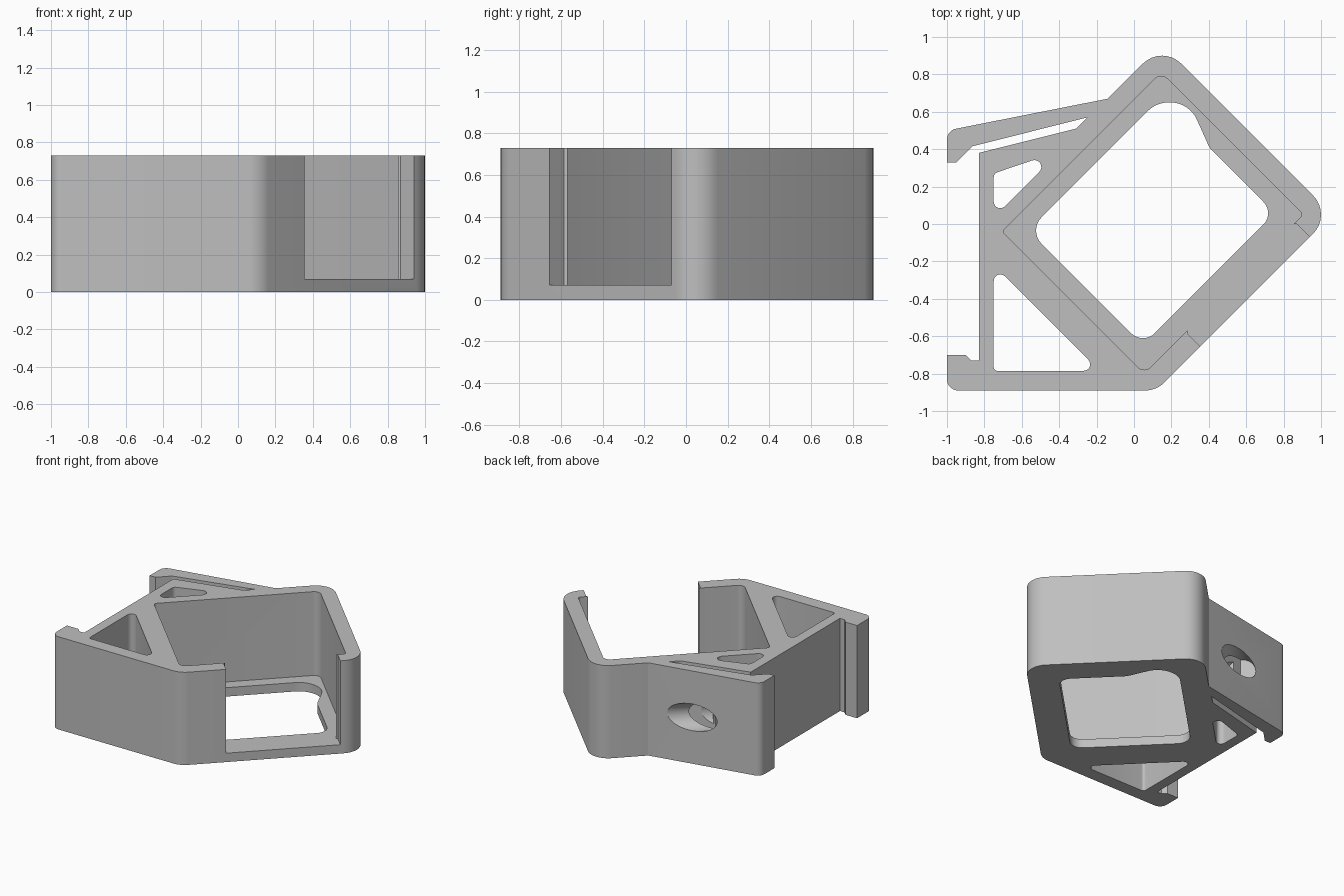
import bpy, bmesh, math
from mathutils import Vector

HEIGHT = 0.73
FLOOR = 0.07

if "Cube" in bpy.data.objects:
    bpy.data.objects.remove(bpy.data.objects["Cube"])

grey = bpy.data.materials.new("plain_grey")
grey.use_nodes = True
grey.diffuse_color = (0.52, 0.52, 0.52, 1)
grey.node_tree.nodes["Principled BSDF"].inputs["Base Color"].default_value = grey.diffuse_color


def rounded(points, steps=8):
    """Replace each corner (x, y, radius) with a tangent arc."""
    out = []
    for i, (x, y, r) in enumerate(points):
        p = Vector((x, y))
        if r == 0:
            out.append(p)
            continue
        a = (Vector(points[i - 1][:2]) - p).normalized()
        b = (Vector(points[(i + 1) % len(points)][:2]) - p).normalized()
        half = a.angle(b) / 2
        centre = p + (a + b).normalized() * r / math.sin(half)
        start = p + a * r / math.tan(half) - centre
        end = p + b * r / math.tan(half) - centre
        turn = math.pi - 2 * half
        for k in range(steps + 1):
            t = k / steps
            arc = start * math.sin((1 - t) * turn) + end * math.sin(t * turn)
            out.append(centre + arc / math.sin(turn))
    return out


def prism(name, points, z0, z1):
    """Extrude a rounded outline between two heights."""
    bm = bmesh.new()
    face = bm.faces.new([bm.verts.new((p.x, p.y, z0)) for p in rounded(points)])
    top = bmesh.ops.extrude_face_region(bm, geom=[face])["geom"]
    verts = [g for g in top if isinstance(g, bmesh.types.BMVert)]
    bmesh.ops.translate(bm, verts=verts, vec=(0, 0, z1 - z0))
    bmesh.ops.recalc_face_normals(bm, faces=bm.faces)
    mesh = bpy.data.meshes.new(name)
    bm.to_mesh(mesh)
    bm.free()
    mesh.materials.append(grey)
    obj = bpy.data.objects.new(name, mesh)
    bpy.context.collection.objects.link(obj)
    return obj


# Outer body with the clip arm, the slot beside it and the lower lip
body = prism("bracket_body", [
    (-1, 0.33, 0), (-0.95, 0.33, 0), (-0.865, 0.415, 0), (-0.25, 0.57, 0),
    (-0.31, 0.51, 0), (-0.83, 0.38, 0), (-0.83, -0.73, 0), (-0.87, -0.73, 0),
    (-0.90, -0.70, 0), (-1, -0.70, 0), (-1, -0.89, 0.06), (0.12, -0.89, 0.145),
    (1.06, 0.05, 0.145), (0.15, 0.96, 0.145), (-0.14, 0.67, 0), (-1, 0.50, 0.06),
], 0, HEIGHT)

# Square pocket, open at the top
cutters = [prism("pocket_cutter", [
    (-0.705, -0.04, 0.02), (0.055, -0.80, 0.05), (0.905, 0.05, 0.02), (0.145, 0.81, 0.05),
], FLOOR, 1)]

# Opening through the front left wall
cutters.append(prism("opening_cutter", [
    (0.285, -0.585, 0), (0.485, -0.785, 0), (1.07, -0.20, 0), (0.87, 0, 0),
    (0.75, 0, 0), (0.285, -0.465, 0),
], FLOOR, 1))

# Floor window with a bulge at the back
cutters.append(prism("window_cutter", [
    (-0.565, -0.035, 0.1), (0.0475, -0.6475, 0.09), (0.7525, 0.0575, 0.085),
    (0.405, 0.405, 0.12), (0.295, 0.65, 0.155), (0.12, 0.65, 0.16),
], -0.2, 0.2))

# Two triangular lightening holes
cutters.append(prism("upper_triangle_cutter", [
    (-0.75, 0.035, 0.035), (-0.394, 0.391, 0.037), (-0.75, 0.27, 0.03)], -0.2, 1))
cutters.append(prism("lower_triangle_cutter", [
    (-0.75, -0.22, 0.035), (-0.75, -0.785, 0.02), (-0.185, -0.785, 0.035)], -0.2, 1))

# Slanted round hole through the clip arm
bpy.ops.mesh.primitive_cylinder_add(vertices=40, radius=0.105, depth=0.44)
hole = bpy.context.object
hole.name = "arm_hole_cutter"
axis = Vector((0.72, 0.69, 0))
hole.rotation_mode = "QUATERNION"
hole.rotation_quaternion = axis.to_track_quat("Z", "Y")
hole.location = Vector((-0.48, 0.60, HEIGHT / 2)) + axis * 0.06
cutters.append(hole)

# Cut everything, bake the result and remove the cutters
for cutter in cutters:
    cutter.hide_render = True
    mod = body.modifiers.new(cutter.name, "BOOLEAN")
    mod.operation = "DIFFERENCE"
    mod.solver = "EXACT"
    mod.object = cutter
bpy.context.view_layer.update()
result = bpy.data.meshes.new_from_object(body.evaluated_get(bpy.context.evaluated_depsgraph_get()))
body.modifiers.clear()
body.data = result
result.materials.clear()
result.materials.append(grey)
for poly in result.polygons:
    poly.material_index = 0
for cutter in cutters:
    bpy.data.objects.remove(cutter)

bpy.ops.object.select_all(action="DESELECT")
body.select_set(True)
bpy.context.view_layer.objects.active = body
bpy.ops.object.shade_smooth_by_angle(angle=math.radians(25))
